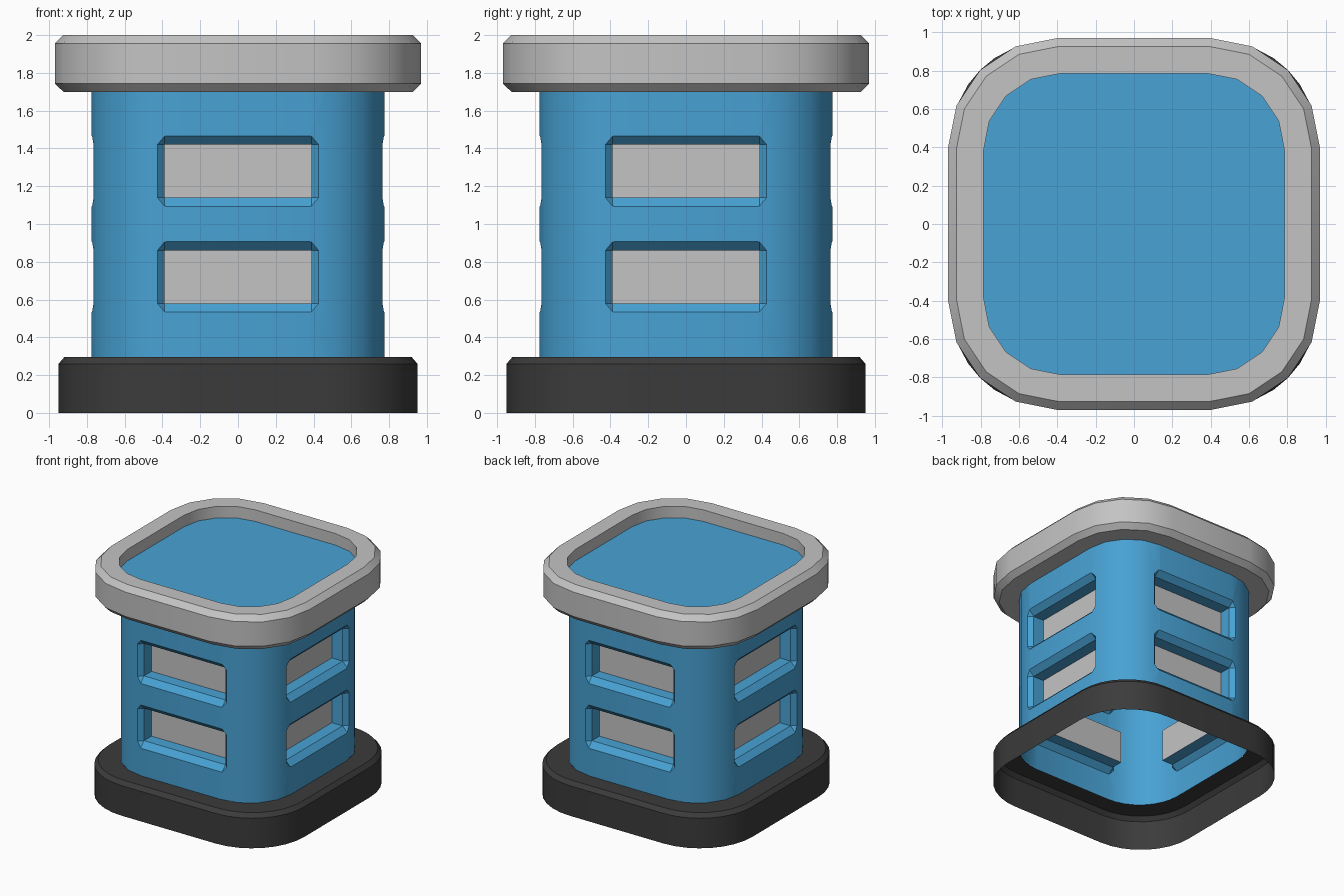
import bpy, bmesh, math
from mathutils import Matrix

if "Cube" in bpy.data.objects:
    bpy.data.objects.remove(bpy.data.objects["Cube"])


def material(name, rgb):
    m = bpy.data.materials.new(name)
    m.diffuse_color = (*rgb, 1)
    m.use_nodes = True
    m.node_tree.nodes["Principled BSDF"].inputs["Base Color"].default_value = m.diffuse_color
    return m


BLUE = material("blue", (0.064, 0.36, 0.66))
GREY = material("light grey", (0.55, 0.55, 0.55))
BLACK = material("charcoal", (0.044, 0.044, 0.044))


def rounded_square(half, radius, segs):
    """Points of a rounded square, counter-clockwise."""
    c = half - radius
    pts = []
    for q in range(4):
        for i in range(segs + 1):
            a = math.radians(90) * (q + i / segs)
            sx, sy = ((1, 1), (-1, 1), (-1, -1), (1, -1))[q]
            pts.append((sx * c + radius * math.cos(a), sy * c + radius * math.sin(a)))
    return pts


def loft(name, profile, segs, mats, caps=False):
    """Skin rounded-square loops given as (half width, corner radius, z)."""
    bm = bmesh.new()
    loops = [[bm.verts.new((x, y, z)) for x, y in rounded_square(h, r, segs)]
             for h, r, z in profile]
    n = len(loops[0])
    for a, b in zip(loops, loops[1:]):
        for i in range(n):
            j = (i + 1) % n
            bm.faces.new((a[i], a[j], b[j], b[i]))
    if caps:
        bm.faces.new(loops[0][::-1])
        bm.faces.new(loops[-1])
    me = bpy.data.meshes.new(name)
    bm.to_mesh(me)
    bm.free()
    for m in mats:
        me.materials.append(m)
    ob = bpy.data.objects.new(name, me)
    bpy.context.collection.objects.link(ob)
    return ob


def smooth(ob):
    bpy.ops.object.select_all(action='DESELECT')
    ob.select_set(True)
    bpy.context.view_layer.objects.active = ob
    bpy.ops.object.shade_smooth_by_angle(angle=math.radians(30))


# Open black base skirt
base = loft("base", [(0.95, 0.5, 0), (0.95, 0.5, 0.26), (0.92, 0.47, 0.295),
                     (0.77, 0.4, 0.295)], 8, [BLACK])

# Grey top rim with chamfered edges
rim = loft("top_rim", [(0.77, 0.39, 1.7), (0.925, 0.525, 1.7), (0.97, 0.57, 1.745),
                       (0.97, 0.57, 1.955), (0.925, 0.525, 2.0), (0.785, 0.4, 2.0),
                       (0.785, 0.4, 1.88)], 4, [GREY])

# Lid inside the rim
lid = loft("lid", [(0.785, 0.4, 1.89), (0.785, 0.4, 1.9)], 4, [BLUE], caps=True)

# Body, closed for cutting
FACE, DEPTH = 0.775, 0.15
body = loft("body", [(FACE, 0.4, 0.295), (FACE, 0.4, 1.889)], 4, [BLUE, GREY], caps=True)

# Window cutters: bevelled opening, then a straight recess
W, H, B = 0.39, 0.14, 0.047
bm = bmesh.new()
for q in range(4):
    rot = Matrix.Rotation(math.radians(90 * q), 3, 'Z')
    for zc in (0.72, 1.28):
        part = []
        for sx in (1, -1):
            for sz in (1, -1):
                pts = [(W, H, -FACE + DEPTH), (W, H, -FACE + B)]
                for y in (-FACE, -FACE - 0.1):
                    pts += [(W + B, H, y), (W, H + B, y)]
                for x, z, y in pts:
                    v = bm.verts.new((sx * x, y, zc + sz * z))
                    v.co = rot @ v.co
                    part.append(v)
        # side walls from ordered loops
        layers = []
        for k, octa in ((0, False), (1, False), (2, True), (4, True)):
            c = {(sx, sz): part[i * 6:(i + 1) * 6] for i, (sx, sz) in
                 enumerate(((1, 1), (1, -1), (-1, 1), (-1, -1)))}
            order = ((1, 1), (-1, 1), (-1, -1), (1, -1))
            loop = []
            for s in order:
                if octa:
                    side, vert = c[s][k], c[s][k + 1]
                    loop += [side, vert] if s[0] * s[1] > 0 else [vert, side]
                else:
                    loop += [c[s][k]] * 2
            layers.append(loop)
        for a, b in zip(layers, layers[1:]):
            for i in range(8):
                j = (i + 1) % 8
                vs = list(dict.fromkeys((a[i], a[j], b[j], b[i])))
                if len(vs) > 2:
                    bm.faces.new(vs)
        bm.faces.new(list(dict.fromkeys(layers[0])))
        bm.faces.new(layers[-1])
bmesh.ops.recalc_face_normals(bm, faces=bm.faces[:])
cut_mesh = bpy.data.meshes.new("window_cutter")
bm.to_mesh(cut_mesh)
bm.free()
cut_mesh.materials.append(BLUE)
cutter = bpy.data.objects.new("window_cutter", cut_mesh)
bpy.context.collection.objects.link(cutter)

# Cut the windows and bake the result
mod = body.modifiers.new("windows", 'BOOLEAN')
mod.operation = 'DIFFERENCE'
mod.solver = 'EXACT'
mod.object = cutter
dg = bpy.context.evaluated_depsgraph_get()
baked = bpy.data.meshes.new_from_object(body.evaluated_get(dg))
body.modifiers.clear()
body.data = baked
bpy.data.objects.remove(cutter)
baked.materials.clear()
for m in (BLUE, GREY):
    baked.materials.append(m)

# Grey panels at the recess floors; body left open underneath
bm = bmesh.new()
bm.from_mesh(baked)
for f in bm.faces:
    c = f.calc_center_median()
    d = max(abs(c.x), abs(c.y))
    flat = max(abs(f.normal.x), abs(f.normal.y)) > 0.99
    f.material_index = int(flat and abs(d - (FACE - DEPTH)) < 0.005)
bmesh.ops.delete(bm, geom=[f for f in bm.faces if f.normal.z < -0.9
                           and f.calc_center_median().z < 0.31], context='FACES')
bm.to_mesh(baked)
bm.free()

for ob in (base, rim, lid, body):
    smooth(ob)
    if ob is body:
        ob.modifiers.new("even_shading", 'WEIGHTED_NORMAL').keep_sharp = True
